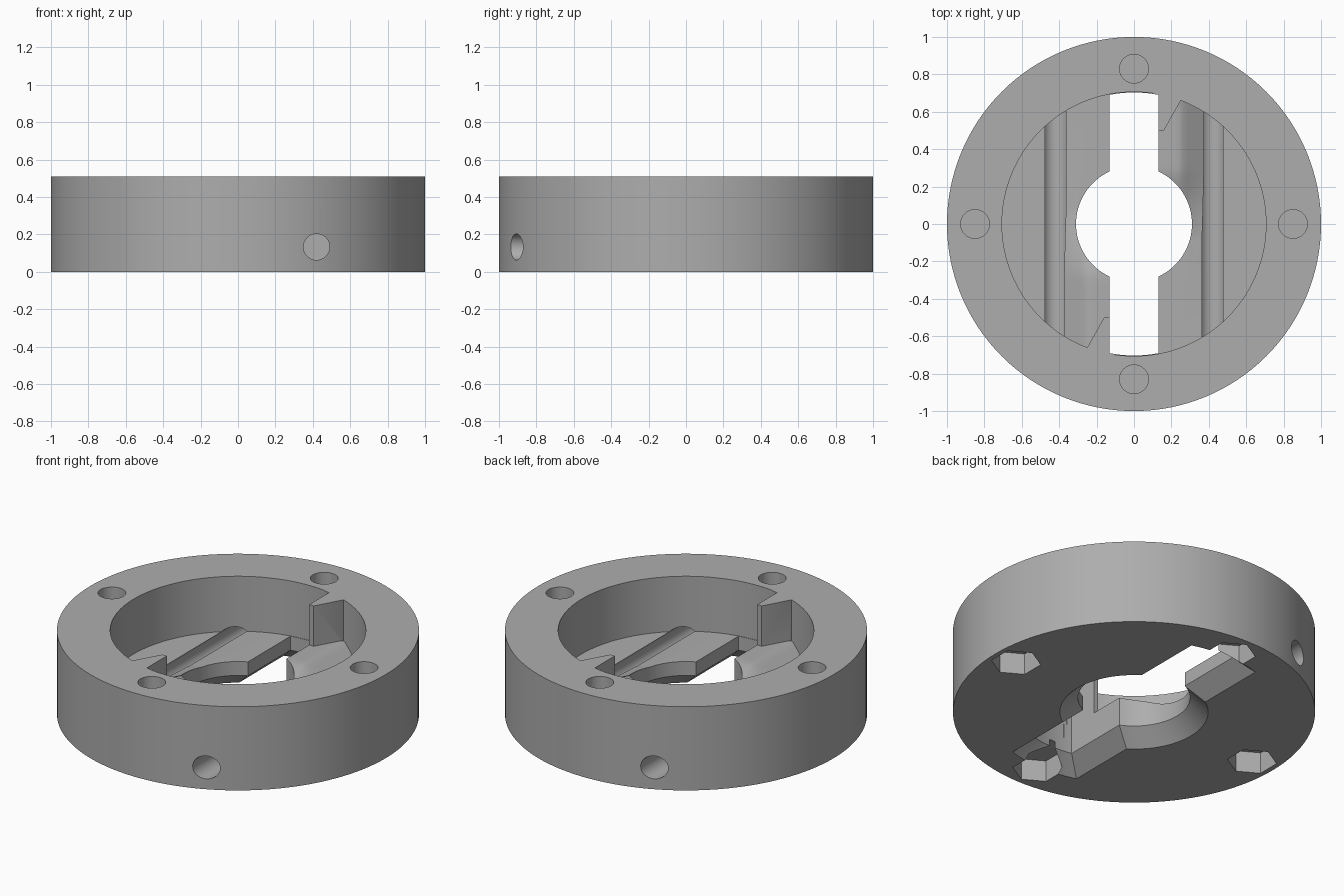
import bpy
import bmesh
from math import cos, sin, pi, acos, asin, sqrt

cube = bpy.data.objects.get("Cube")
if cube:
    bpy.data.objects.remove(cube)

FLOOR, TOP = 0.175, 0.51


def add_object(name, bm):
    bmesh.ops.recalc_face_normals(bm, faces=bm.faces)
    mesh = bpy.data.meshes.new(name)
    bm.to_mesh(mesh)
    bm.free()
    obj = bpy.data.objects.new(name, mesh)
    bpy.context.collection.objects.link(obj)
    return obj


def loft(name, levels):
    """Closed solid through matching rings of (x, y, z) points."""
    bm = bmesh.new()
    rings = [[bm.verts.new(p) for p in level] for level in levels]
    n = len(rings[0])
    for a, b in zip(rings, rings[1:]):
        for i in range(n):
            j = (i + 1) % n
            bm.faces.new((a[i], a[j], b[j], b[i]))
    bm.faces.new(rings[0][::-1])
    bm.faces.new(rings[-1])
    return add_object(name, bm)


def prism(name, outline, z0, z1):
    return loft(name, [[(x, y, z) for x, y in outline] for z in (z0, z1)])


def circle(radius, count, cx=0, cy=0, start=0):
    angles = [start + 2 * pi * i / count for i in range(count)]
    return [(cx + radius * cos(a), cy + radius * sin(a)) for a in angles]


def cut(target, cutter):
    mod = target.modifiers.new("cut", 'BOOLEAN')
    mod.operation = 'DIFFERENCE'
    mod.solver = 'EXACT'
    mod.object = cutter
    bpy.context.view_layer.objects.active = target
    bpy.ops.object.modifier_apply(modifier=mod.name)
    bpy.data.objects.remove(cutter)


def clamp(v):
    return max(0.0, min(1.0, v))


def ramp_pad(s):
    """Raised ramp beside the slot, rising towards the stop."""
    nx, ny = 14, 24
    bm = bmesh.new()
    rows = []
    for j in range(ny + 1):
        y = -0.1 + 0.85 * j / ny
        row = []
        for i in range(nx + 1):
            x = 0.08 + 0.32 * i / nx
            rise = clamp((y + 0.08) / 0.35) * clamp((0.39 - x) / 0.14)
            row.append(bm.verts.new((s * x, s * y, FLOOR - 0.001 + 0.09 * rise)))
        rows.append(row)
    for a, b in zip(rows, rows[1:]):
        for i in range(nx):
            bm.faces.new((a[i], a[i + 1], b[i + 1], b[i]))
    ext = bmesh.ops.extrude_face_region(bm, geom=bm.faces[:], use_keep_orig=True)
    for v in ext["geom"]:
        if isinstance(v, bmesh.types.BMVert):
            v.co.z = 0.1
    return add_object("ramp_pad", bm)


def keyhole(d):
    """Round bore with a straight slot across it, grown outward by d."""
    w, r, end = 0.13 + d, 0.31 + d, 0.703 + d
    a, b = acos(w / r), asin(w / end)
    half = [(r * cos(t), r * sin(t)) for t in (-a + 2 * a * i / 32 for i in range(33))]
    half += [(end * sin(t), end * cos(t)) for t in (b - 2 * b * i / 12 for i in range(13))]
    return half + [(-x, -y) for x, y in half]


# Main ring
ring = prism("bayonet_ring", circle(1, 128), 0, TOP)

# Round pocket, keeping the two ramps and two stops
pocket = prism("pocket_cutter", circle(0.706, 128), FLOOR, 0.6)
for s in (1, -1):
    cut(pocket, ramp_pad(s))
    stop = [(0.1, 0.5), (0.16, 0.5), (0.25, 0.66), (0.27, 0.8), (0.1, 0.8)]
    cut(pocket, prism("stop", [(s * x, s * y) for x, y in stop], 0.1, 0.7))
cut(ring, pocket)

# Bore and slot, flared at the underside
levels = [(-0.02, 0.122), (0.09, 0), (0.7, 0)]
cut(ring, loft("slot_cutter", [[(x, y, z) for x, y in keyhole(d)] for z, d in levels]))

# Pin channels drilled from the front and the back
for s in (1, -1):
    profile = circle(0.07, 40, s * 0.42, 0.133)
    cut(ring, loft("channel_cutter", [[(x, y, z) for x, z in profile]
                                      for y in (-1.1 * s, 0.64 * s)]))

# Screw holes above, hexagonal nut pockets below
for x, y in ((0.85, 0), (-0.85, 0), (0, 0.83), (0, -0.83)):
    cut(ring, prism("screw_cutter", circle(0.077, 40, x, y), 0.16, 0.6))
    cut(ring, prism("nut_cutter", circle(0.138, 6, x, y, pi / 6), -0.1, 0.13))

# Grey plastic
grey = bpy.data.materials.new("mid_grey")
grey.use_nodes = True
colour = (0.42, 0.42, 0.42, 1)
grey.diffuse_color = colour
grey.node_tree.nodes["Principled BSDF"].inputs["Base Color"].default_value = colour
ring.data.materials.clear()
ring.data.materials.append(grey)
for poly in ring.data.polygons:
    poly.material_index = 0

bpy.ops.object.select_all(action='DESELECT')
ring.select_set(True)
bpy.context.view_layer.objects.active = ring
bpy.ops.object.shade_smooth_by_angle(angle=pi / 6)
